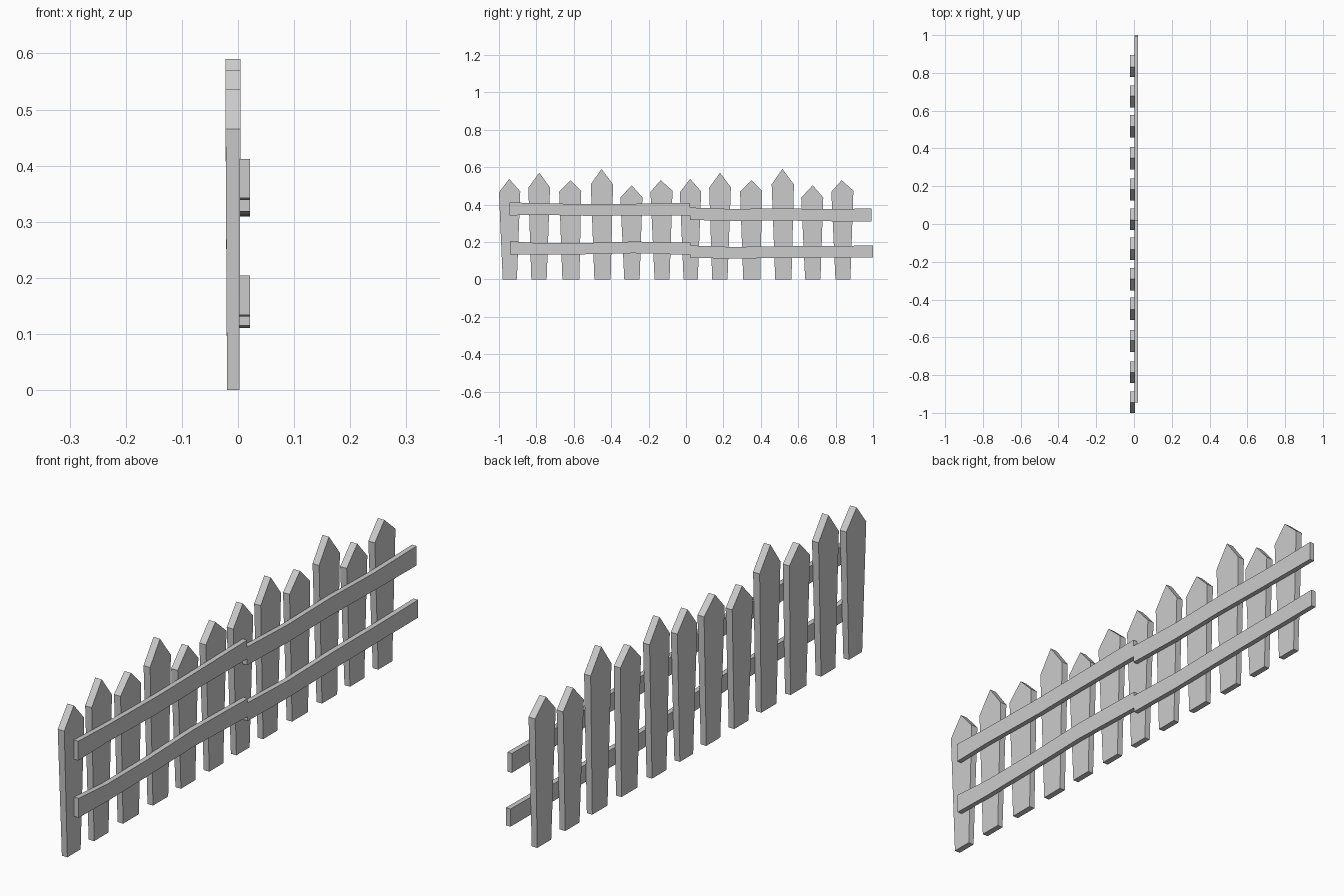
import bpy, bmesh

if "Cube" in bpy.data.objects:
    bpy.data.objects.remove(bpy.data.objects["Cube"])

REPEAT = 0.967  # spacing of the two fence sections


def make_object(name, front, back):
    """Closed solid between two matching outlines of (x, y, z) points."""
    bm = bmesh.new()
    f = [bm.verts.new(p) for p in front]
    b = [bm.verts.new(p) for p in back]
    n = len(f)
    bm.faces.new(f)
    bm.faces.new(b[::-1])
    for i in range(n):
        j = (i + 1) % n
        bm.faces.new((f[j], f[i], b[i], b[j]))
    bmesh.ops.recalc_face_normals(bm, faces=bm.faces)
    mesh = bpy.data.meshes.new(name)
    bm.to_mesh(mesh)
    bm.free()
    ob = bpy.data.objects.new(name, mesh)
    bpy.context.collection.objects.link(ob)
    return ob


def picket(name, apex, left, right, foot):
    """Pointed board, tapering in width and thickness to the foot."""
    outline = [(foot[0], 0), (foot[1], 0), right, apex, left]

    def side(top_x, foot_x):
        return [(foot_x if z == 0 else top_x, y, z) for y, z in outline]
    return make_object(name, side(0.0042, 0.0025), side(-0.022, -0.0195))


def rail(name, stations):
    """Slightly wavy board through (y, bottom z, top z) stations."""
    outline = [(y, lo) for y, lo, hi in stations]
    outline += [(y, hi) for y, lo, hi in reversed(stations)]
    return make_object(name, [(0.0215, y, z) for y, z in outline],
                       [(0.003, y, z) for y, z in outline])


# Pickets: apex, left shoulder, right shoulder, foot extent
PICKETS = [
    ((-0.945, 0.537), (-1.000, 0.465), (-0.886, 0.470), (-0.980, -0.904)),
    ((-0.785, 0.570), (-0.843, 0.490), (-0.727, 0.492), (-0.827, -0.745)),
    ((-0.618, 0.530), (-0.678, 0.468), (-0.560, 0.472), (-0.661, -0.570)),
    ((-0.452, 0.590), (-0.509, 0.508), (-0.390, 0.508), (-0.490, -0.403)),
    ((-0.290, 0.503), (-0.351, 0.437), (-0.233, 0.438), (-0.330, -0.248)),
    ((-0.135, 0.530), (-0.190, 0.468), (-0.072, 0.474), (-0.168, -0.088)),
]
for section in range(2):
    for i, (apex, left, right, foot) in enumerate(PICKETS):
        d = section * REPEAT
        picket(f"picket_{section * 6 + i + 1}", (apex[0] + d, apex[1]),
               (left[0] + d, left[1]), (right[0] + d, right[1]),
               (foot[0] + d, foot[1] + d))

# Rails: two boards end to end at each height
rail("upper_rail_left", [(-0.945, 0.342, 0.412), (-0.78, 0.345, 0.406),
                         (-0.50, 0.339, 0.402), (-0.28, 0.342, 0.404),
                         (0.022, 0.341, 0.409)])
rail("upper_rail_right", [(0.022, 0.318, 0.384), (0.25, 0.312, 0.376),
                          (0.50, 0.315, 0.380), (0.74, 0.311, 0.375),
                          (0.992, 0.309, 0.379)])
rail("lower_rail_left", [(-0.942, 0.134, 0.204), (-0.78, 0.131, 0.193),
                         (-0.55, 0.134, 0.194), (-0.28, 0.140, 0.202),
                         (0.025, 0.131, 0.196)])
rail("lower_rail_right", [(0.025, 0.115, 0.181), (0.25, 0.111, 0.173),
                          (0.52, 0.115, 0.178), (0.76, 0.116, 0.178),
                          (1.000, 0.117, 0.181)])
